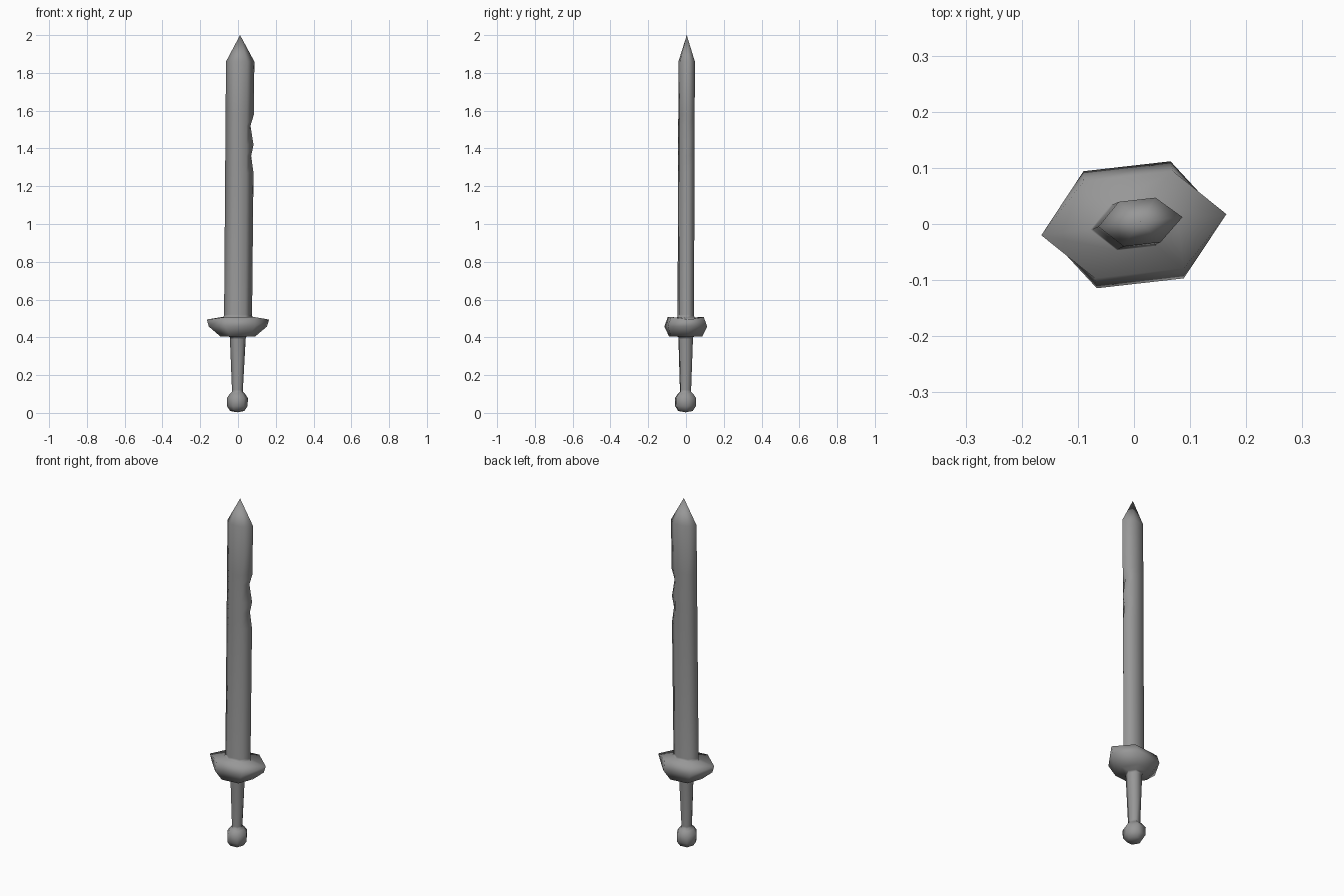
import bpy, bmesh, math

if "Cube" in bpy.data.objects:
    bpy.data.objects.remove(bpy.data.objects["Cube"])

TWIST = math.radians(6.5)


def place(x, y, z):
    # the sword is twisted slightly about z and leans very slightly
    c, s = math.cos(TWIST), math.sin(TWIST)
    return (x * c - y * s - 0.004 + 0.0075 * z, x * s + y * c - 0.003 + 0.0035 * z, z)


def hex_ring(z, rx, ry, a, right=None, tip_z=None):
    right = rx if right is None else right
    tz = z if tip_z is None else tip_z
    return [(right, 0, tz), (a, ry, z), (-a, ry, z),
            (-rx, 0, tz), (-a, -ry, z), (a, -ry, z)]


def loft(name, rings, bottom, tip, color):
    # one continuous, fully smooth skin with a point at each end
    bm = bmesh.new()
    rows = [[bm.verts.new(place(*p)) for p in r] for r in rings]
    low, high = bm.verts.new(place(*bottom)), bm.verts.new(place(*tip))
    n = len(rows[0])
    for i in range(n):
        j = (i + 1) % n
        for lo, hi in zip(rows, rows[1:]):
            bm.faces.new((lo[i], lo[j], hi[j], hi[i]))
        bm.faces.new((rows[0][j], rows[0][i], low))
        bm.faces.new((rows[-1][i], rows[-1][j], high))
    bmesh.ops.recalc_face_normals(bm, faces=bm.faces)
    for f in bm.faces:
        f.smooth = True
    mesh = bpy.data.meshes.new(name)
    bm.to_mesh(mesh)
    bm.free()
    mat = bpy.data.materials.new("steel")
    mat.diffuse_color = color
    mat.use_nodes = True
    mat.node_tree.nodes["Principled BSDF"].inputs["Base Color"].default_value = mat.diffuse_color
    mesh.materials.append(mat)
    bpy.context.collection.objects.link(bpy.data.objects.new(name, mesh))


# pommel: faceted ball
pommel = [hex_ring(z, r, r * 0.95, r * 0.53) for z, r in
          [(0.01, 0.038), (0.036, 0.055), (0.078, 0.056), (0.102, 0.04)]]

# grip: tapers down towards the pommel
grip = [hex_ring(0.112, 0.029, 0.028, 0.016),
        hex_ring(0.122, 0.029, 0.028, 0.016),
        hex_ring(0.39, 0.042, 0.036, 0.023),
        hex_ring(0.403, 0.043, 0.037, 0.024)]

# guard: flared hexagonal block with a shallow dished top
guard = [hex_ring(0.404, 0.092, 0.083, 0.05),
         hex_ring(0.457, 0.155, 0.105, 0.078),
         hex_ring(0.507, 0.166, 0.087, 0.08, tip_z=0.494)]

# blade: hexagonal section, right edge nicked in two places
edge = [(0.52, 0.075), (1.27, 0.077), (1.36, 0.064), (1.42, 0.076),
        (1.52, 0.059), (1.58, 0.077), (1.86, 0.077)]
blade = [hex_ring(0.503, 0.078, 0.042, 0.035)]
blade += [hex_ring(z, 0.074, 0.04, 0.033, right=r) for z, r in edge]

loft("sword", pommel + grip + guard + blade,
     bottom=(0, 0, 0.003), tip=(0, 0, 2.0), color=(0.31, 0.31, 0.31, 1))
